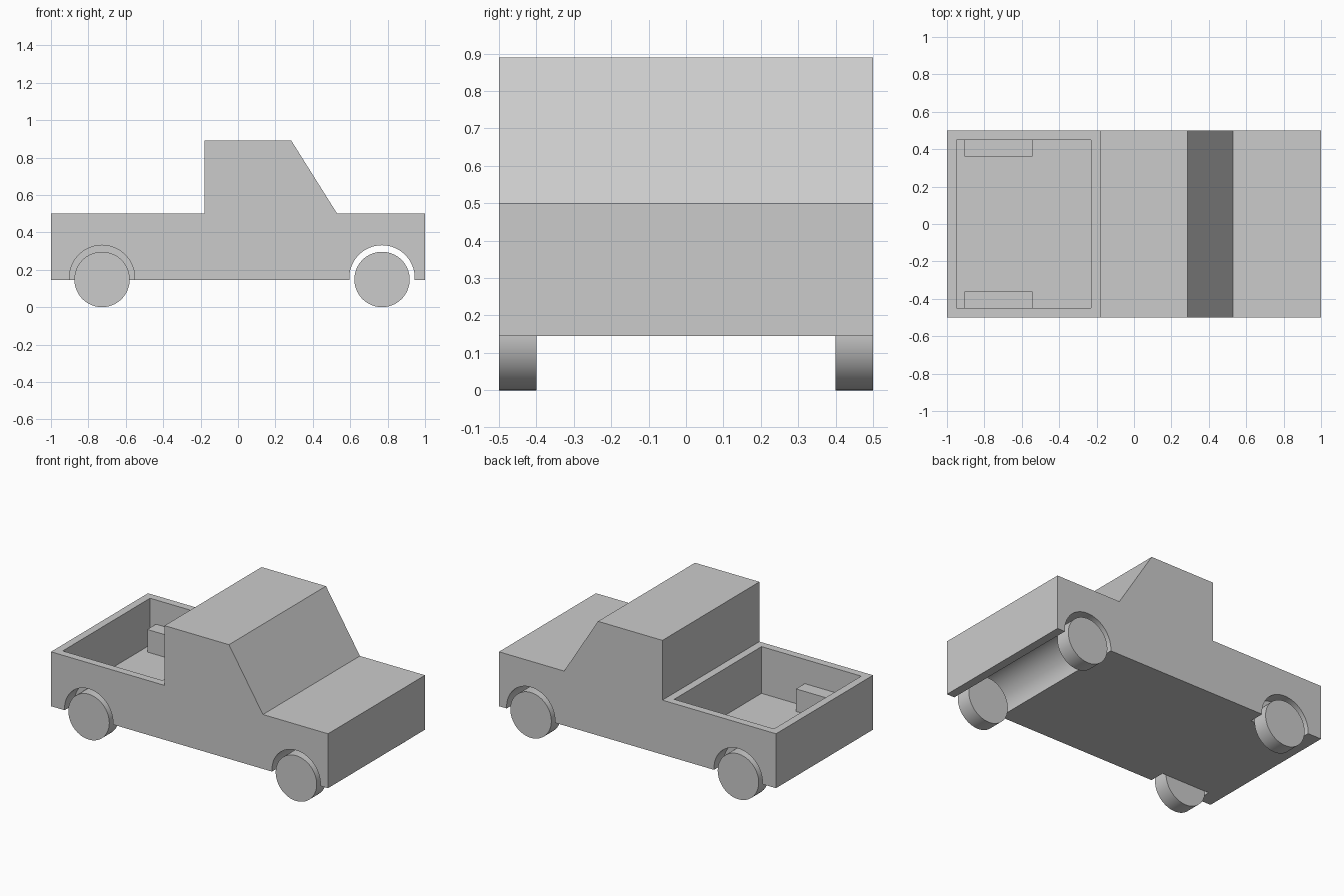
import bpy
import bmesh
import math
from mathutils import Matrix

if "Cube" in bpy.data.objects:
    bpy.data.objects.remove(bpy.data.objects["Cube"], do_unlink=True)

grey = bpy.data.materials.new("plain grey")
grey.use_nodes = True
grey.diffuse_color = (0.6, 0.6, 0.6, 1)
grey.node_tree.nodes["Principled BSDF"].inputs["Base Color"].default_value = (0.6, 0.6, 0.6, 1)


def finish(bm, name):
    bmesh.ops.recalc_face_normals(bm, faces=bm.faces)
    mesh = bpy.data.meshes.new(name)
    bm.to_mesh(mesh)
    bm.free()
    mesh.materials.append(grey)
    obj = bpy.data.objects.new(name, mesh)
    bpy.context.collection.objects.link(obj)
    return obj


def prism(name, profile, y0, y1):
    """Side profile in x and z, extruded across the width."""
    bm = bmesh.new()
    face = bm.faces.new([bm.verts.new((x, y0, z)) for x, z in profile])
    new = bmesh.ops.extrude_face_region(bm, geom=[face])["geom"]
    verts = [v for v in new if isinstance(v, bmesh.types.BMVert)]
    bmesh.ops.translate(bm, verts=verts, vec=(0, y1 - y0, 0))
    return finish(bm, name)


def box(name, x0, x1, y0, y1, z0, z1):
    return prism(name, [(x0, z0), (x1, z0), (x1, z1), (x0, z1)], y0, y1)


def disc(name, x, z, radius, y0, y1):
    """Cylinder lying across the width."""
    bm = bmesh.new()
    place = Matrix.Translation((x, (y0 + y1) / 2, z)) @ Matrix.Rotation(math.pi / 2, 4, "X")
    bmesh.ops.create_cone(bm, cap_ends=True, segments=64, radius1=radius,
                          radius2=radius, depth=y1 - y0, matrix=place)
    return finish(bm, name)


def select(obj):
    bpy.ops.object.select_all(action="DESELECT")
    obj.select_set(True)
    bpy.context.view_layer.objects.active = obj


def combine(target, tool, operation):
    mod = target.modifiers.new("cut", "BOOLEAN")
    mod.operation = operation
    mod.solver = "EXACT"
    mod.object = tool
    select(target)
    bpy.ops.object.modifier_apply(modifier=mod.name)
    bpy.data.objects.remove(tool, do_unlink=True)


def smooth(obj):
    select(obj)
    bpy.ops.object.shade_smooth_by_angle(angle=math.radians(30))


FRONT, REAR = 0.77, -0.727
BOTTOM, DECK = 0.145, 0.5

# Body with cab
body = prism("truck_body", [(-1, BOTTOM), (1, BOTTOM), (1, DECK), (0.53, DECK),
                            (0.285, 0.89), (-0.18, 0.89), (-0.18, DECK), (-1, DECK)], -0.5, 0.5)

# Open cargo bed
combine(body, box("bed_cutter", -0.95, -0.23, -0.45, 0.45, 0.195, 0.7), "DIFFERENCE")

# Inner wheel housings and rear arches
for side in (-1, 1):
    ys = sorted((side * 0.36, side * 0.47))
    combine(body, box("wheel_housing", -0.907, -0.542, *ys, 0.17, 0.342), "UNION")
    ys = sorted((side * 0.4, side * 0.6))
    combine(body, disc("rear_arch_cutter", REAR, 0.156, 0.175, *ys), "DIFFERENCE")

# Front arch runs the full width
combine(body, disc("front_arch_cutter", FRONT, 0.156, 0.175, -0.6, 0.6), "DIFFERENCE")
smooth(body)

# Wheels
for end, x in (("front", FRONT), ("rear", REAR)):
    for name, side in (("left", 1), ("right", -1)):
        ys = sorted((side * 0.4, side * 0.5))
        smooth(disc(f"{end}_{name}_wheel", x, 0.148, 0.148, *ys))
